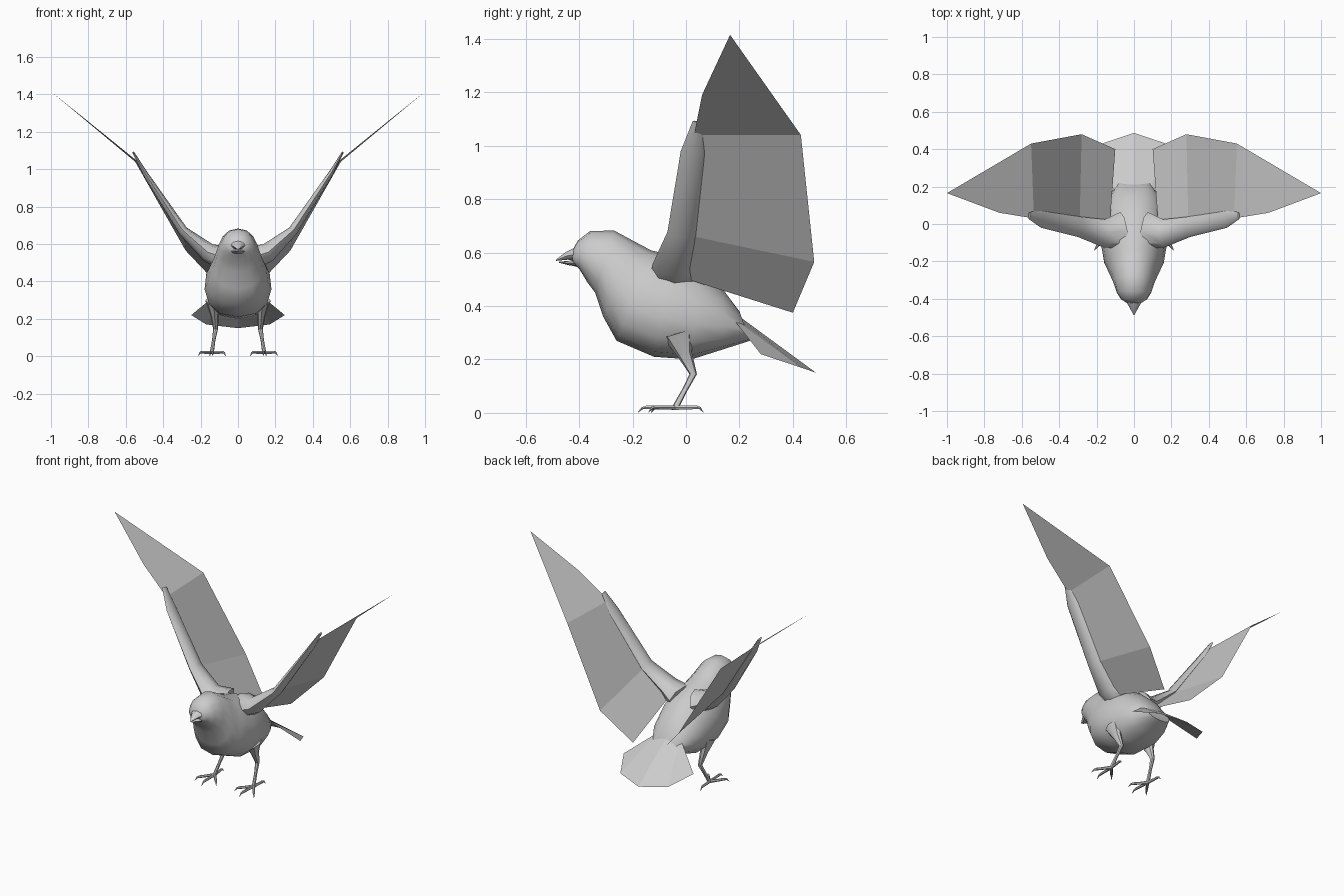
import bpy, bmesh, math
from mathutils import Vector

cube = bpy.data.objects.get("Cube")
if cube:
    bpy.data.objects.remove(cube, do_unlink=True)

grey = bpy.data.materials.new("plain_grey")
grey.use_nodes = True
grey.diffuse_color = (0.6, 0.6, 0.6, 1)
grey.node_tree.nodes["Principled BSDF"].inputs["Base Color"].default_value = (0.6, 0.6, 0.6, 1)


def finish(name, bm, smooth=True):
    bmesh.ops.recalc_face_normals(bm, faces=bm.faces)
    mesh = bpy.data.meshes.new(name)
    bm.to_mesh(mesh)
    bm.free()
    mesh.materials.append(grey)
    obj = bpy.data.objects.new(name, mesh)
    bpy.context.collection.objects.link(obj)
    if smooth:
        bpy.ops.object.select_all(action='DESELECT')
        obj.select_set(True)
        bpy.context.view_layer.objects.active = obj
        bpy.ops.object.shade_smooth_by_angle(angle=math.radians(42))
    return obj


def skin(bm, rings):
    """Bridge a row of equal rings and cap both ends."""
    loops = [[bm.verts.new(p) for p in ring] for ring in rings]
    n = len(loops[0])
    for a, b in zip(loops, loops[1:]):
        for i in range(n):
            j = (i + 1) % n
            bm.faces.new((a[i], a[j], b[j], b[i]))
    bm.faces.new(loops[0])
    bm.faces.new(loops[-1][::-1])


def tube(bm, path, sizes, across, sides=8):
    """Tapered tube; sizes are (half width along across, half thickness)."""
    pts = [Vector(p) for p in path]
    rings = []
    for i, p in enumerate(pts):
        t = (pts[min(i + 1, len(pts) - 1)] - pts[max(i - 1, 0)]).normalized()
        u = Vector(across)
        u = (u - t * u.dot(t)).normalized()
        v = t.cross(u)
        w, h = sizes[i]
        angles = [2 * math.pi * k / sides for k in range(sides)]
        rings.append([p + u * w * math.cos(a) + v * h * math.sin(a) for a in angles])
    skin(bm, rings)


def sheet(name, points, faces):
    bm = bmesh.new()
    verts = [bm.verts.new(p) for p in points]
    for f in faces:
        bm.faces.new([verts[i] for i in f])
    return finish(name, bm, False)


# Body and head: top y, top z, bottom y, bottom z, half width
SECTIONS = [
    (-0.43, 0.60, -0.42, 0.555, 0.035),
    (-0.405, 0.645, -0.40, 0.54, 0.07),
    (-0.36, 0.68, -0.37, 0.49, 0.092),
    (-0.27, 0.683, -0.34, 0.45, 0.11),
    (-0.19, 0.64, -0.31, 0.36, 0.132),
    (-0.13, 0.608, -0.26, 0.27, 0.158),
    (-0.05, 0.59, -0.12, 0.21, 0.178),
    (0.05, 0.54, 0.02, 0.20, 0.168),
    (0.14, 0.46, 0.13, 0.235, 0.14),
    (0.20, 0.38, 0.24, 0.27, 0.085),
]
bm = bmesh.new()
rings = []
for ty, tz, by, bz, w in SECTIONS:
    ring = []
    for k in range(14):
        a = 2 * math.pi * k / 14
        s, c = math.sin(a), math.cos(a)
        h = 0.5 + 0.5 * c
        # egg section, fuller below the middle
        x = w * math.copysign(abs(s) ** 0.85, s) * (1 - 0.12 * c)
        ring.append((x, by + (ty - by) * h, bz + (tz - bz) * h))
    rings.append(ring)
skin(bm, rings)
finish("body", bm)

# Slightly open beak
for name, path, sizes in (
    ("upper_beak", [(0, -0.40, 0.595), (0, -0.445, 0.588), (0, -0.487, 0.571)],
     [(0.05, 0.03), (0.025, 0.015), (0.002, 0.002)]),
    ("lower_beak", [(0, -0.40, 0.56), (0, -0.44, 0.561), (0, -0.475, 0.564)],
     [(0.045, 0.014), (0.022, 0.008), (0.002, 0.002)]),
):
    bm = bmesh.new()
    tube(bm, path, sizes, (1, 0, 0))
    finish(name, bm)

# Fanned tail, drooping at its sides
sheet("tail",
      [(0, 0.16, 0.39), (0, 0.487, 0.15)] +
      [(s * x, y, z) for s in (1, -1)
       for x, y, z in ((0.08, 0.17, 0.36), (0.25, 0.28, 0.22), (0.17, 0.43, 0.17))],
      [(0, 2, 4, 1), (2, 3, 4), (0, 1, 7, 5), (5, 7, 6)])

for side, s in (("left", 1), ("right", -1)):
    def flip(points):
        return [(s * x, y, z) for x, y, z in points]

    # Wing arm
    bm = bmesh.new()
    tube(bm, flip([(0.06, -0.035, 0.52), (0.16, -0.05, 0.555), (0.295, -0.015, 0.672),
                   (0.495, 0.025, 0.975), (0.56, 0.045, 1.09)]),
         [(0.10, 0.075), (0.075, 0.05), (0.055, 0.026), (0.045, 0.014), (0.02, 0.005)],
         (0, 1, 0))
    finish(side + "_wing_arm", bm)

    # Wing feathers in three flat panels
    sheet(side + "_wing_feathers",
          flip([(0.13, -0.01, 0.505), (0.29, 0.03, 0.66), (0.535, 0.03, 1.04),
                (0.72, 0.06, 1.19), (1.0, 0.165, 1.415), (0.55, 0.43, 1.04),
                (0.28, 0.48, 0.565), (0.10, 0.40, 0.375)]),
          [(0, 1, 6, 7), (1, 2, 5, 6), (2, 3, 4, 5)])

    # Leg
    bm = bmesh.new()
    tube(bm, flip([(0.13, -0.03, 0.30), (0.125, -0.005, 0.22), (0.12, 0.027, 0.145),
                   (0.13, -0.005, 0.085), (0.14, -0.04, 0.02)]),
         [(0.045, 0.06), (0.022, 0.028), (0.013, 0.014), (0.009, 0.01), (0.011, 0.012)],
         (1, 0, 0))
    finish(side + "_leg", bm)

    # Toes with hooked claws
    bm = bmesh.new()
    ankle = Vector((s * 0.14, -0.04, 0.02))
    for tx, ty in ((0.135, -0.18), (0.065, -0.13), (0.212, -0.14), (0.15, 0.065)):
        tip = Vector((s * tx, ty, 0.0))
        path = [ankle]
        for f, z in ((0.45, 0.02), (0.75, 0.021), (0.88, 0.018), (1, 0.002)):
            p = ankle.lerp(tip, f)
            path.append((p.x, p.y, z))
        d = tip - ankle
        tube(bm, path, [(r, r) for r in (0.01, 0.008, 0.008, 0.005, 0.001)],
             (-d.y, d.x, 0), 6)
    finish(side + "_foot", bm)
